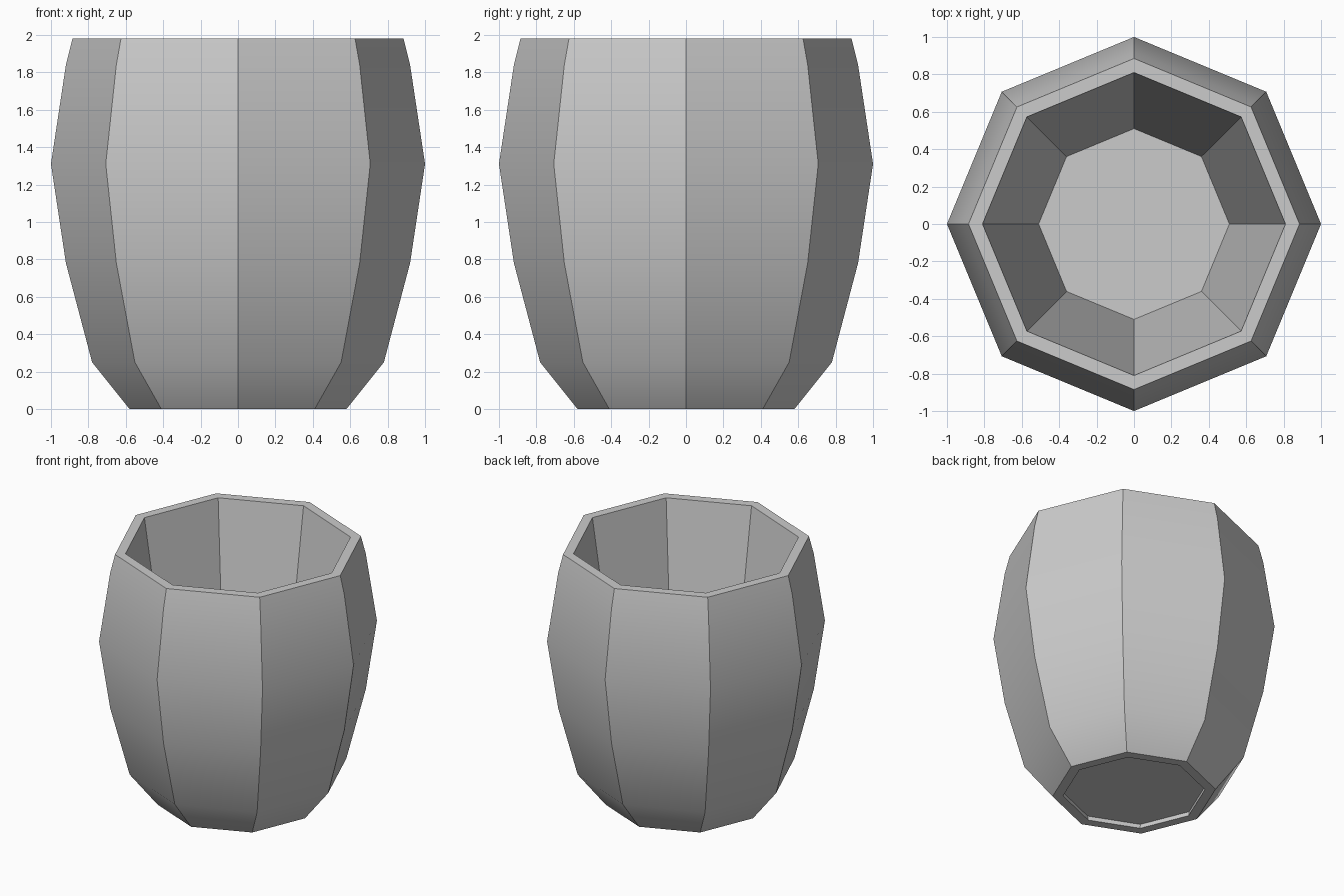
import bpy
import bmesh
import math

if "Cube" in bpy.data.objects:
    bpy.data.objects.remove(bpy.data.objects["Cube"])

SIDES = 8

clay = bpy.data.materials.new("grey_clay")
clay.diffuse_color = (0.6, 0.6, 0.6, 1.0)
clay.use_nodes = True
clay.node_tree.nodes["Principled BSDF"].inputs["Base Color"].default_value = clay.diffuse_color


def ring(bm, radius, z):
    step = 2 * math.pi / SIDES
    return [bm.verts.new((radius * math.cos(i * step), radius * math.sin(i * step), z))
            for i in range(SIDES)]


def finish(bm, name):
    mesh = bpy.data.meshes.new(name)
    bm.to_mesh(mesh)
    bm.free()
    mesh.materials.append(clay)
    obj = bpy.data.objects.new(name, mesh)
    bpy.context.collection.objects.link(obj)
    return obj


# Pot wall: closed profile (radius, height) swept round eight sides
profile = [(0.58, 0.0), (0.78, 0.25), (0.92, 0.78), (1.0, 1.31), (0.92, 1.84),
           (0.885, 1.98), (0.81, 1.98), (0.505, 0.0)]
bm = bmesh.new()
rings = [ring(bm, r, z) for r, z in profile]
for k, low in enumerate(rings):
    high = rings[(k + 1) % len(rings)]
    for i in range(SIDES):
        j = (i + 1) % SIDES
        bm.faces.new((low[i], low[j], high[j], high[i]))
bmesh.ops.recalc_face_normals(bm, faces=bm.faces)
wall = finish(bm, "pot_wall")

# Smooth up each panel, sharp between panels and at the rim
bpy.context.view_layer.objects.active = wall
wall.select_set(True)
bpy.ops.object.shade_smooth_by_angle(angle=math.radians(30))

# Floor, set slightly above the foot
bm = bmesh.new()
bm.faces.new(ring(bm, 0.51, 0.035))
finish(bm, "pot_floor")
